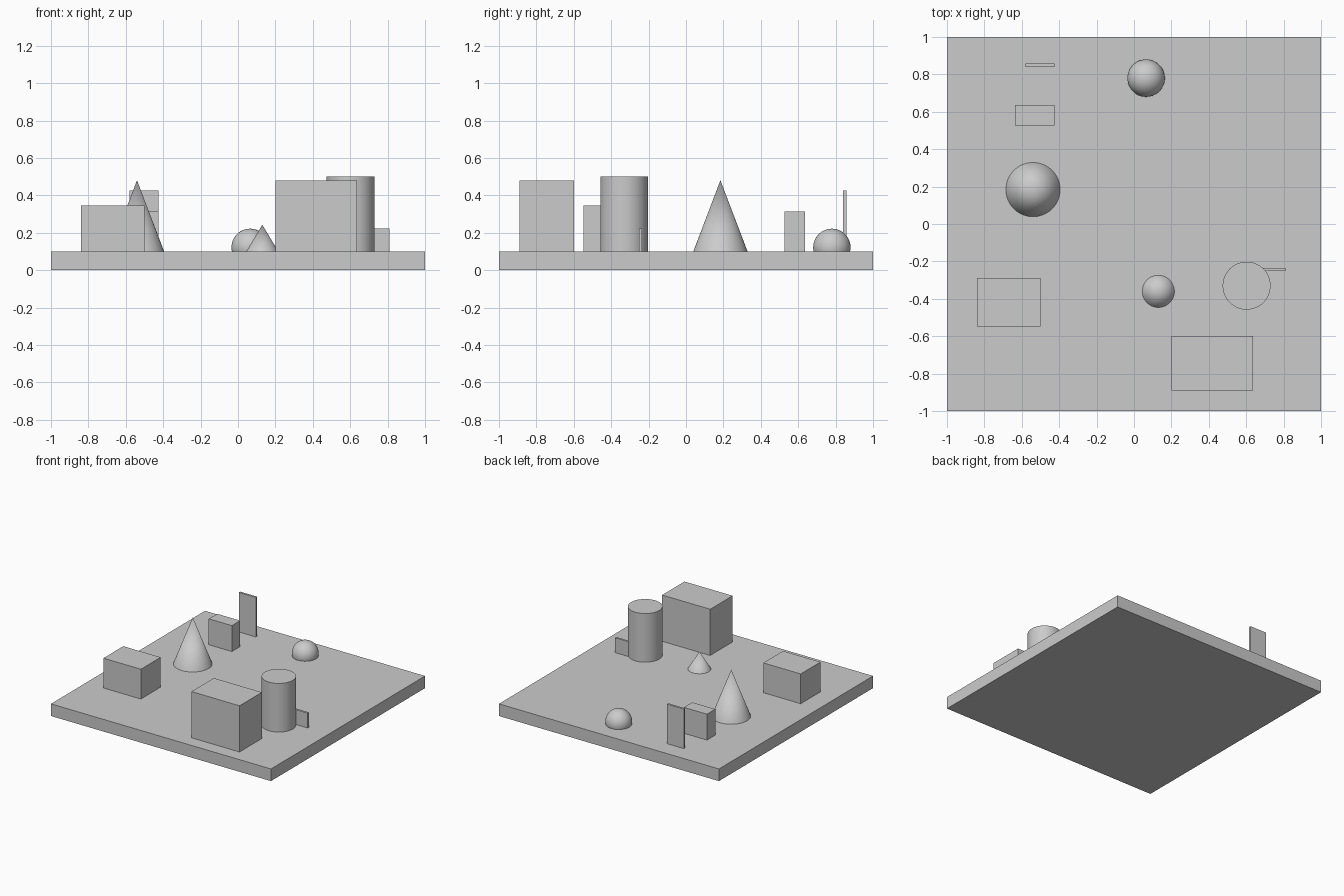
import bpy

cube = bpy.data.objects.get("Cube")
if cube:
    bpy.data.objects.remove(cube, do_unlink=True)

GROUND = 0.1  # height of the slab's upper face

grey = bpy.data.materials.new("plain grey")
grey.use_nodes = True
colour = (0.6, 0.6, 0.6, 1)
grey.diffuse_color = colour
grey.node_tree.nodes["Principled BSDF"].inputs["Base Color"].default_value = colour


def finish(name, smooth=False):
    ob = bpy.context.object
    ob.name = name
    ob.data.materials.append(grey)
    if smooth:
        bpy.ops.object.shade_smooth_by_angle()
    return ob


def box(name, x0, x1, y0, y1, top, bottom=GROUND):
    bpy.ops.mesh.primitive_cube_add(
        size=1, location=((x0 + x1) / 2, (y0 + y1) / 2, (bottom + top) / 2))
    bpy.context.object.scale = (x1 - x0, y1 - y0, top - bottom)
    bpy.ops.object.transform_apply(location=False, rotation=False, scale=True)
    finish(name)


def round_solid(name, x, y, radius, top, tip_radius):
    bpy.ops.mesh.primitive_cone_add(
        vertices=64, radius1=radius, radius2=tip_radius,
        depth=top - GROUND, location=(x, y, (top + GROUND) / 2))
    finish(name, True)


# Base slab
box("base_slab", -1, 1, -1, 1, GROUND, 0)

# Blocks and thin panels
box("large_block", 0.2, 0.637, -0.89, -0.6, 0.48)
box("medium_block", -0.84, -0.5, -0.547, -0.29, 0.345)
box("small_block", -0.635, -0.425, 0.527, 0.635, 0.313)
box("tall_panel", -0.58, -0.426, 0.84, 0.857, 0.425)
box("short_panel", 0.66, 0.81, -0.252, -0.235, 0.222)

# Cones and column
round_solid("tall_cone", -0.54, 0.184, 0.145, 0.481, 0)
round_solid("short_cone", 0.13, -0.36, 0.086, 0.243, 0)
round_solid("column", 0.602, -0.33, 0.128, 0.5, 0.128)

# Ball sunk into the slab
bpy.ops.mesh.primitive_uv_sphere_add(
    segments=48, ring_count=24, radius=0.1, location=(0.065, 0.78, 0.122))
finish("sunken_ball", True)
